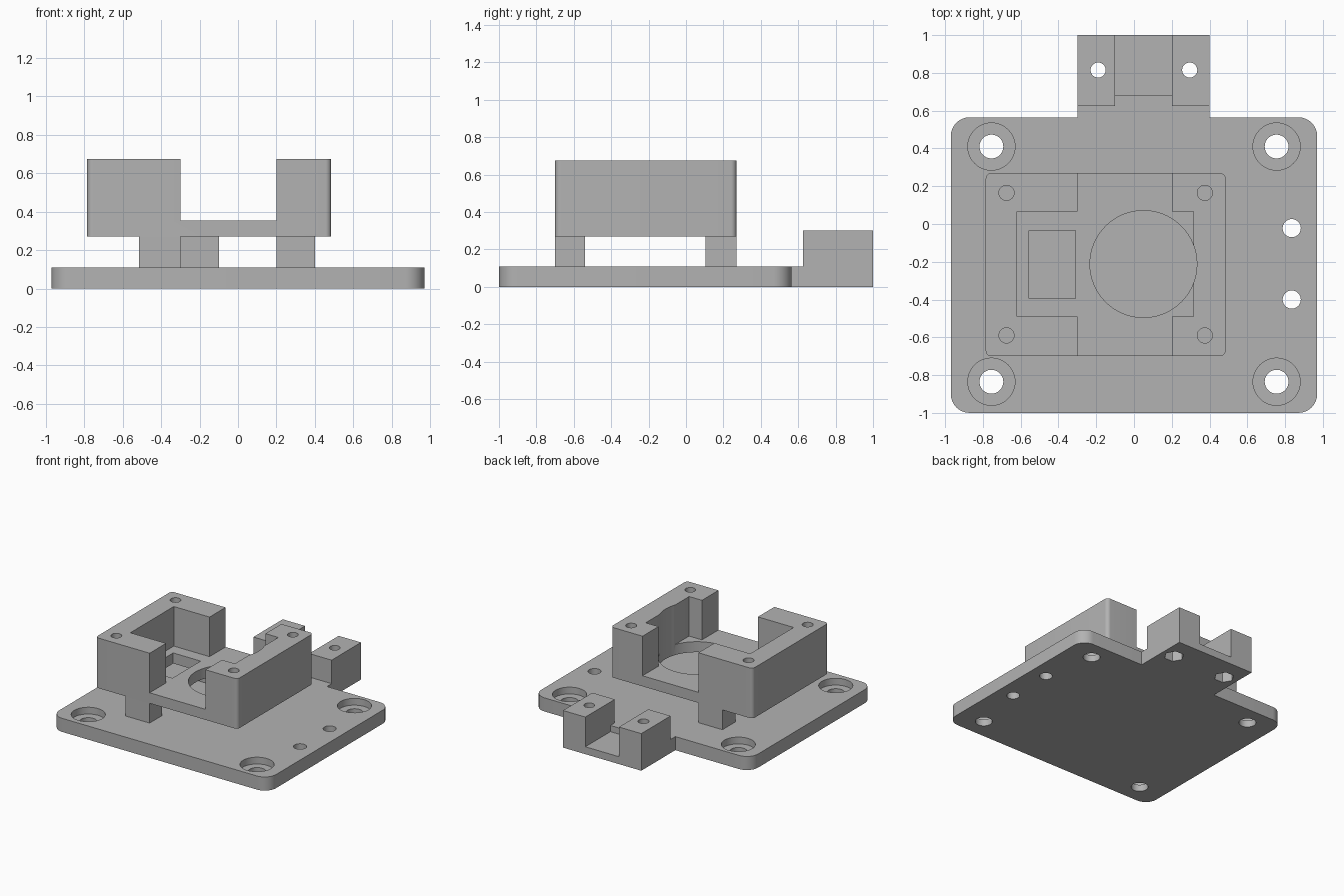
import bpy, bmesh, math

cube = bpy.data.objects.get("Cube")
if cube:
    bpy.data.objects.remove(cube, do_unlink=True)

grey = bpy.data.materials.new("plain grey")
grey.use_nodes = True
grey.diffuse_color = (0.45, 0.45, 0.45, 1)
grey.node_tree.nodes["Principled BSDF"].inputs["Base Color"].default_value = grey.diffuse_color


def prism(name, outline, z0, z1):
    """Extrude a closed outline straight up."""
    bm = bmesh.new()
    face = bm.faces.new([bm.verts.new((x, y, z0)) for x, y in outline])
    top = bmesh.ops.extrude_face_region(bm, geom=[face])["geom"]
    for v in top:
        if isinstance(v, bmesh.types.BMVert):
            v.co.z = z1
    bmesh.ops.recalc_face_normals(bm, faces=bm.faces)
    mesh = bpy.data.meshes.new(name)
    bm.to_mesh(mesh)
    bm.free()
    mesh.materials.append(grey)
    obj = bpy.data.objects.new(name, mesh)
    bpy.context.collection.objects.link(obj)
    return obj


def box(name, x0, x1, y0, y1, z0, z1, r=0):
    """Box with optional rounded upright corners."""
    if not r:
        return prism(name, [(x0, y0), (x1, y0), (x1, y1), (x0, y1)], z0, z1)
    corners = [(x1 - r, y1 - r), (x0 + r, y1 - r), (x0 + r, y0 + r), (x1 - r, y0 + r)]
    n = 8
    outline = [(cx + r * math.cos((q + i / n) * math.pi / 2),
                cy + r * math.sin((q + i / n) * math.pi / 2))
               for q, (cx, cy) in enumerate(corners) for i in range(n + 1)]
    return prism(name, outline, z0, z1)


def cylinder(name, x, y, r, z0, z1, sides=48):
    turn = 2 * math.pi / sides
    return prism(name, [(x + r * math.cos(i * turn), y + r * math.sin(i * turn))
                        for i in range(sides)], z0, z1)


def combine(target, tool, operation="DIFFERENCE"):
    mod = target.modifiers.new("bool", "BOOLEAN")
    mod.operation, mod.solver, mod.object = operation, "EXACT", tool
    bpy.context.view_layer.objects.active = target
    bpy.ops.object.modifier_apply(modifier=mod.name)
    bpy.data.objects.remove(tool, do_unlink=True)


def hole(target, x, y, r, z0, z1, sides=48):
    combine(target, cylinder("cutter", x, y, r, z0, z1, sides))


def smooth(obj):
    bpy.ops.object.select_all(action="DESELECT")
    obj.select_set(True)
    bpy.context.view_layer.objects.active = obj
    bpy.ops.object.shade_smooth_by_angle(angle=math.radians(25))


T = 0.11            # plate thickness
FLOOR = 0.355       # holder floor
TOP = 0.675         # holder top

# Base plate with rear tab and its two clamp blocks
plate = box("base_plate", -0.97, 0.97, -1, 0.565, 0, T, 0.1)
combine(plate, box("tab", -0.30, 0.40, 0.4, 1, 0, T), "UNION")
for x in (-0.30, 0.20):
    combine(plate, box("clamp_block", x, x + 0.2, 0.625, 1, 0, 0.30), "UNION")
combine(plate, box("cutter", -0.10, 0.20, 0.68, 1.1, 0.06, 0.5))

# Counterbored corner holes
for x in (-0.755, 0.755):
    for y in (-0.835, 0.41):
        hole(plate, x, y, 0.063, -0.1, 0.3)
        hole(plate, x, y, 0.125, 0.055, 0.3)

# Side holes, and block holes with hexagonal nut pockets below
for y in (-0.40, -0.022):
    hole(plate, 0.835, y, 0.048, -0.1, 0.3)
for x in (-0.19, 0.295):
    hole(plate, x, 0.815, 0.04, -0.1, 0.5)
    hole(plate, x, 0.815, 0.075, -0.1, 0.08, 6)
smooth(plate)

# Raised holder: pocket, cross slot, round opening, window, screw holes
holder = box("holder", -0.785, 0.485, -0.70, 0.27, 0.27, TOP, 0.03)
combine(holder, box("cutter", -0.62, 0.315, -0.49, 0.065, FLOOR, 1))
combine(holder, box("cutter", -0.30, 0.20, -1, 1, FLOOR, 1))
hole(holder, 0.05, -0.212, 0.283, 0.1, 1, 64)
combine(holder, box("cutter", -0.555, -0.31, -0.395, -0.035, 0.1, 1))
for x in (-0.675, 0.375):
    for y in (-0.59, 0.165):
        hole(holder, x, y, 0.04, 0.1, 1)
smooth(holder)

# Two legs joining the holder to the plate
box("front_leg", -0.515, -0.30, -0.70, -0.54, T, 0.27)
box("back_leg", -0.515, -0.30, 0.105, 0.27, T, 0.27)
